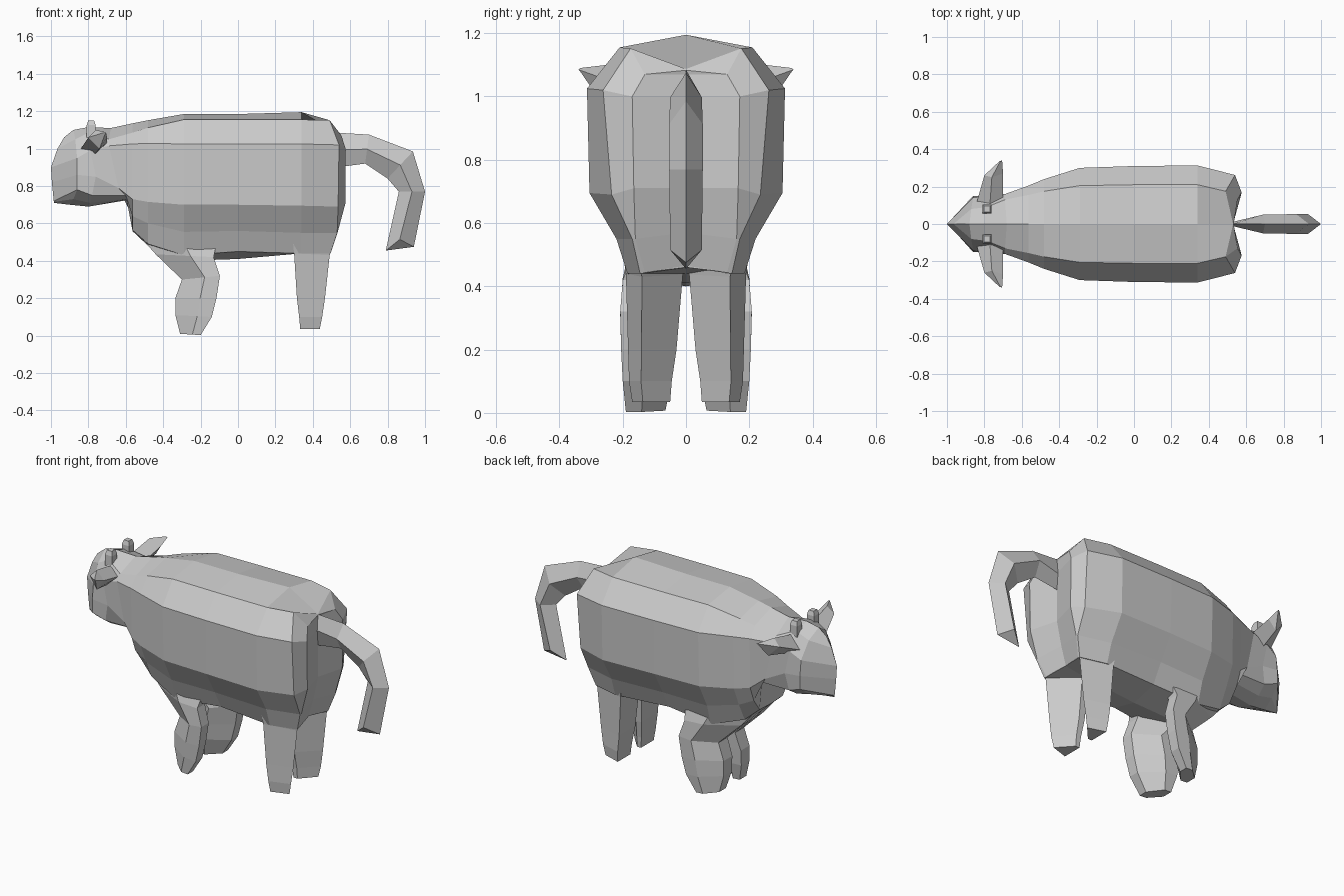
import bpy, bmesh

hide = bpy.data.materials.new("light grey hide")
hide.diffuse_color = (0.6, 0.6, 0.6, 1)


def loft(name, rings, caps=(True, True)):
    """Skin closed rings of points into one flat-shaded object."""
    bm = bmesh.new()
    vs = [[bm.verts.new(p) for p in r] for r in rings]
    n = len(rings[0])
    for a, b in zip(vs, vs[1:]):
        for i in range(n):
            j = (i + 1) % n
            bm.faces.new((a[i], a[j], b[j], b[i]))
    if caps[0]:
        bm.faces.new(vs[0][::-1])
    if caps[1]:
        bm.faces.new(vs[-1])
    bmesh.ops.remove_doubles(bm, verts=bm.verts, dist=0.0005)
    bmesh.ops.dissolve_degenerate(bm, edges=bm.edges, dist=0.0005)
    bmesh.ops.recalc_face_normals(bm, faces=bm.faces)
    me = bpy.data.meshes.new(name)
    bm.to_mesh(me)
    bm.free()
    me.materials.append(hide)
    ob = bpy.data.objects.new(name, me)
    bpy.context.collection.objects.link(ob)
    return ob


def full(half):
    """Half ring, top centre to bottom centre, mirrored across y = 0."""
    return half + [(x, -y, z) for x, y, z in half[-2:0:-1]]


def flat(x, pts):
    return full([(x, y, z) for y, z in pts])


def both_sides(name, rings):
    for side, s in (("left", 1), ("right", -1)):
        loft(f"{side}_{name}", [[(x, s * y, z) for x, y, z in r] for r in rings])


# Torso: shared neck ring, trunk rings, then the rump with a centre groove
neck = full([(-.68, 0, 1.11), (-.69, .13, 1.05), (-.69, .16, 1.015), (-.64, .165, .79),
             (-.60, .14, .75), (-.57, .08, .735), (-.56, 0, .73)])
chest = flat(-.565, [(0, 1.135), (.155, 1.085), (.205, 1.025), (.20, .73),
                     (.165, .64), (.11, .565), (0, .56)])
chest2 = flat(-.48, [(0, 1.152), (.175, 1.112), (.24, 1.028), (.235, .715),
                     (.185, .60), (.13, .49), (0, .48)])
shoulder = flat(-.29, [(0, 1.185), (.205, 1.155), (.30, 1.025), (.29, .70),
                       (.215, .555), (.18, .43), (0, .40)])
belly = flat(0, [(0, 1.185), (.21, 1.155), (.31, 1.025), (.30, .70),
                 (.22, .56), (.16, .45), (0, .41)])
hip = flat(.34, [(0, 1.195), (.21, 1.155), (.313, 1.025), (.305, .695),
                 (.22, .55), (.185, .44), (0, .44)])
rim = full([(.53, 0, 1.087), (.49, .175, 1.152), (.54, .262, 1.02), (.535, .235, .69),
            (.53, .17, .55), (.495, .145, .44), (.47, 0, .46)])
rump_half = [(.533, 0, 1.083), (.553, .13, 1.07), (.575, .17, 1.0), (.575, .165, .71),
             (.532, .16, .55), (.495, .13, .445), (.47, 0, .46)]
groove = full([(.53, 0, z) for x, y, z in rump_half[:-3]] +
              [(.50, 0, .57), (.47, 0, .465), (.47, 0, .46)])
loft("torso", [neck, chest, chest2, shoulder, belly, hip, rim, full(rump_half), groove],
     (False, False))

# Head: narrows to a keel at the muzzle
brow = full([(-.80, 0, 1.115), (-.79, .09, 1.09), (-.79, .15, .99), (-.76, .15, .85),
             (-.78, .14, .75), (-.79, .08, .71), (-.80, 0, .69)])
cheek = full([(-.88, 0, 1.10), (-.87, .08, 1.05), (-.86, .14, .95), (-.86, .15, .86),
              (-.86, .15, .78), (-.88, .08, .73), (-.90, 0, .70)])
muzzle = full([(-.93, 0, 1.06), (-.965, 0, 1.0), (-1, 0, .90), (-.995, 0, .82),
               (-.985, 0, .72), (-.985, 0, .715), (-.985, 0, .71)])
loft("head", [muzzle, cheek, brow, neck], (False, False))

# Ears and small horns
both_sides("ear", [
    [(-.84, .12, 1.0), (-.77, .11, 1.07), (-.70, .12, 1.03), (-.77, .12, .965)],
    [(-.80, .26, 1.06), (-.76, .25, 1.10), (-.70, .27, 1.06), (-.74, .28, 1.00)],
    [(-.72, .335, 1.085), (-.715, .335, 1.09), (-.705, .34, 1.085), (-.71, .335, 1.08)]])
both_sides("horn", [[(-.785 + a * r, .08 + b * r, z)
                     for a, b in ((-1, -1), (1, -1), (1, 1), (-1, 1))]
                    for r, z in ((.024, 1.06), (.024, 1.125), (.016, 1.15))])


def leg_ring(shape, x0, x1, y0, y1, z0, z1):
    """Scale a unit section into the box; height tilts from z0 to z1 along x."""
    return [(x0 + u * (x1 - x0), y0 + v * (y1 - y0), z0 + u * (z1 - z0))
            for u, v in shape]


# Legs: slabs set diagonally, front edge inward, from the body down to the foot
slab = ((0, 0), (.4, 0), (1, .6), (1, 1), (.6, 1), (0, .5))
wedge = ((0, 0), (.25, 0), (1, .72), (0, 1))
both_sides("front_leg", [leg_ring(slab, *r) for r in (
    (-.56, -.12, .01, .18, .57, .47), (-.44, -.13, .02, .20, .435, .42),
    (-.30, -.097, .035, .208, .30, .32), (-.335, -.115, .04, .205, .20, .20),
    (-.335, -.14, .045, .20, .11, .10), (-.31, -.20, .065, .19, .01, .003))])
both_sides("back_leg", [leg_ring(wedge, *r) for r in (
    (.29, .525, .005, .205, .54, .54), (.30, .49, .01, .19, .44, .43),
    (.315, .465, .03, .183, .20, .20), (.327, .45, .045, .18, .10, .10),
    (.333, .437, .05, .17, .035, .035))])

# Tail: diamond section along a drooping arc, closed by a hollowed tip
tail = []
for xo, zo, xi, zi, w, lift in ((.53, 1.085, .53, .90, .012, 0),
                                (.70, 1.075, .68, .92, .05, 0),
                                (.935, .985, .80, .84, .053, 0),
                                (1.0, .77, .86, .77, .053, 0),
                                (.94, .475, .79, .455, .05, .05),
                                (.94, .475, .79, .455, 0, 0)):
    xm, zm = (xo + xi) / 2, (zo + zi) / 2 + lift
    tail.append([(xo, 0, zo), (xm, w, zm), (xi, 0, zi), (xm, -w, zm)])
loft("tail", tail, (True, False))
